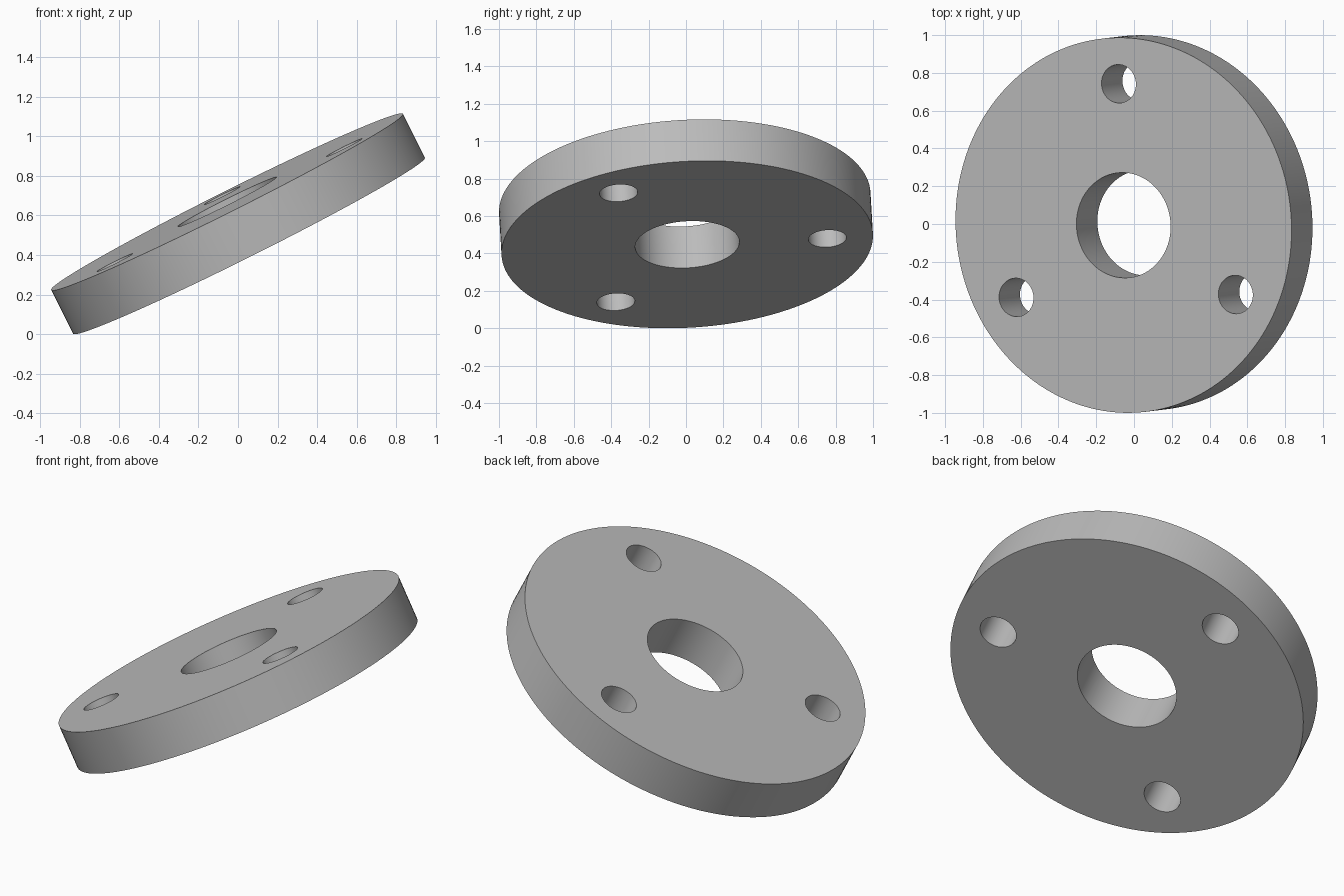
import bpy
import math
from mathutils import Matrix, Vector

cube = bpy.data.objects.get("Cube")
if cube:
    bpy.data.objects.remove(cube, do_unlink=True)

RADIUS = 0.9945
THICKNESS = 0.248
BORE_RADIUS = 0.279
BOLT_RADIUS = 0.102
BOLT_CIRCLE = 0.75
BOLT_COUNT = 3

# Plain grey metal
grey = bpy.data.materials.new("grey metal")
grey.use_nodes = True
color = (0.5, 0.5, 0.5, 1)
grey.diffuse_color = color
grey.node_tree.nodes["Principled BSDF"].inputs["Base Color"].default_value = color


def cylinder(name, radius, depth, x=0, y=0, sides=96):
    bpy.ops.mesh.primitive_cylinder_add(
        vertices=sides, radius=radius, depth=depth, location=(x, y, 0))
    obj = bpy.context.object
    obj.name = name
    obj.data.materials.append(grey)
    return obj


# Flange disc
flange = cylinder("flange_disc", RADIUS, THICKNESS, sides=160)

# Cutters for the centre bore and the bolt holes
cutters = [cylinder("bore_cutter", BORE_RADIUS, THICKNESS * 2)]
for i in range(BOLT_COUNT):
    angle = math.pi / 2 + i * math.tau / BOLT_COUNT
    cutters.append(cylinder(
        f"bolt_hole_cutter_{i + 1}", BOLT_RADIUS, THICKNESS * 2,
        BOLT_CIRCLE * math.cos(angle), BOLT_CIRCLE * math.sin(angle), sides=64))

bpy.ops.object.select_all(action='DESELECT')
flange.select_set(True)
bpy.context.view_layer.objects.active = flange
for cutter in cutters:
    cutter.hide_render = True
    cut = flange.modifiers.new(cutter.name, 'BOOLEAN')
    cut.operation = 'DIFFERENCE'
    cut.solver = 'EXACT'
    cut.object = cutter
    bpy.ops.object.modifier_apply(modifier=cut.name)
    bpy.data.objects.remove(cutter, do_unlink=True)

bpy.ops.object.shade_smooth_by_angle(angle=math.radians(30))

# Tilt the disc, with one bolt hole towards the back
normal = Vector((-0.447, -0.053, 0.893)).normalized()
side = Vector((0, 1, 0)) + Vector((-0.013, 0, 0))
back = (side - normal * side.dot(normal)).normalized()
across = back.cross(normal)
tilt = Matrix((across, back, normal)).transposed().to_4x4()
flange.matrix_world = Matrix.Translation((0, 0, 0.558)) @ tilt
